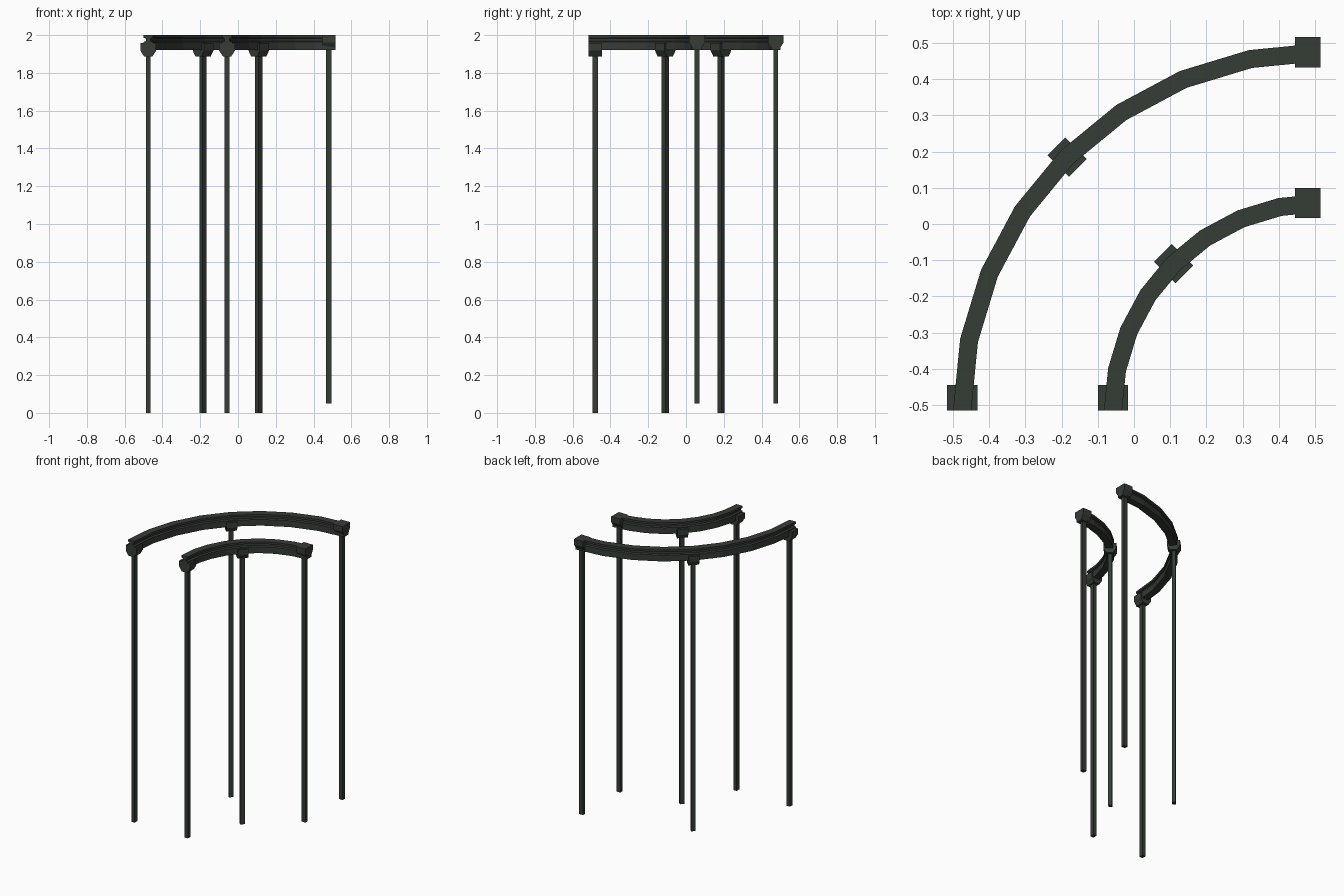
import bpy, math
from mathutils import Vector, Matrix

if "Cube" in bpy.data.objects:
    bpy.data.objects.remove(bpy.data.objects["Cube"])

mat = bpy.data.materials.new("dark green grey metal")
mat.diffuse_color = (0.036, 0.045, 0.036, 1)
mat.use_nodes = True
mat.node_tree.nodes["Principled BSDF"].inputs["Base Color"].default_value = mat.diffuse_color

C = 0.515            # arc centre is (C, -C)
SEGS = 8             # straight pieces per quarter arc


def arc_matrix(radius, angle):
    """Local x = outward, local y = along the rail, z = up."""
    out = Vector((-math.cos(angle), math.sin(angle), 0))
    pos = Vector((C, -C, 0)) + out * radius
    return Matrix.Translation(pos) @ Matrix.Rotation(math.pi - angle, 4, 'Z')


def make(name, verts, faces):
    me = bpy.data.meshes.new(name)
    me.from_pydata(verts, [], faces)
    me.materials.append(mat)
    ob = bpy.data.objects.new(name, me)
    bpy.context.collection.objects.link(ob)
    # consistent outward normals
    import bmesh
    bm = bmesh.new()
    bm.from_mesh(me)
    bmesh.ops.recalc_face_normals(bm, faces=bm.faces)
    bm.to_mesh(me)
    bm.free()
    return ob


def loft(name, rings):
    """Skin a list of equal-length closed rings and cap both ends."""
    n = len(rings[0])
    verts = [v for r in rings for v in r]
    faces = [(i * n + j, i * n + (j + 1) % n, (i + 1) * n + (j + 1) % n, (i + 1) * n + j)
             for i in range(len(rings) - 1) for j in range(n)]
    faces += [tuple(range(n)), tuple(range(len(verts) - n, len(verts)))]
    return make(name, verts, faces)


# rail cross-section: top flange, narrow neck, lower body
half = [(0.025, 2.0), (0.025, 1.986), (0.013, 1.982), (0.013, 1.968),
        (0.025, 1.964), (0.025, 1.92)]
rail_profile = half + [(-x, z) for x, z in reversed(half)]

# clamp cross-section: block with chamfered lower corners
clamp_profile = [(-0.042, 1.957), (0.042, 1.957), (0.042, 1.918), (0.022, 1.887),
                 (-0.022, 1.887), (-0.042, 1.918)]

for side, radius in (("outer", 0.99), ("inner", 0.573)):
    # curved rail
    loft(side + "_rail", [[arc_matrix(radius, math.pi / 2 * i / SEGS) @ Vector((x, 0, z))
                           for x, z in rail_profile] for i in range(SEGS + 1)])
    # start, middle and end supports; the end one sits higher
    for spot, deg, shift, lift in (("start", 0, 0.035, 0), ("middle", 45, 0, 0),
                                   ("end", 90, -0.035, 0.043)):
        m = arc_matrix(radius, math.radians(deg))
        # rail runs toward -y locally as the angle grows
        m = m @ Matrix.Translation((0, -shift, lift))
        loft(f"{side}_{spot}_clamp", [[m @ Vector((x, y, z)) for x, z in clamp_profile]
                                      for y in (-0.035, 0.035)])
        z0 = 0.05 - lift if lift else 0
        loft(f"{side}_{spot}_post", [[m @ Vector((x, y, z)) for x, y in
                                      ((-.0125, -.015), (.0125, -.015), (.0125, .015), (-.0125, .015))]
                                     for z in (z0, 1.89)])
